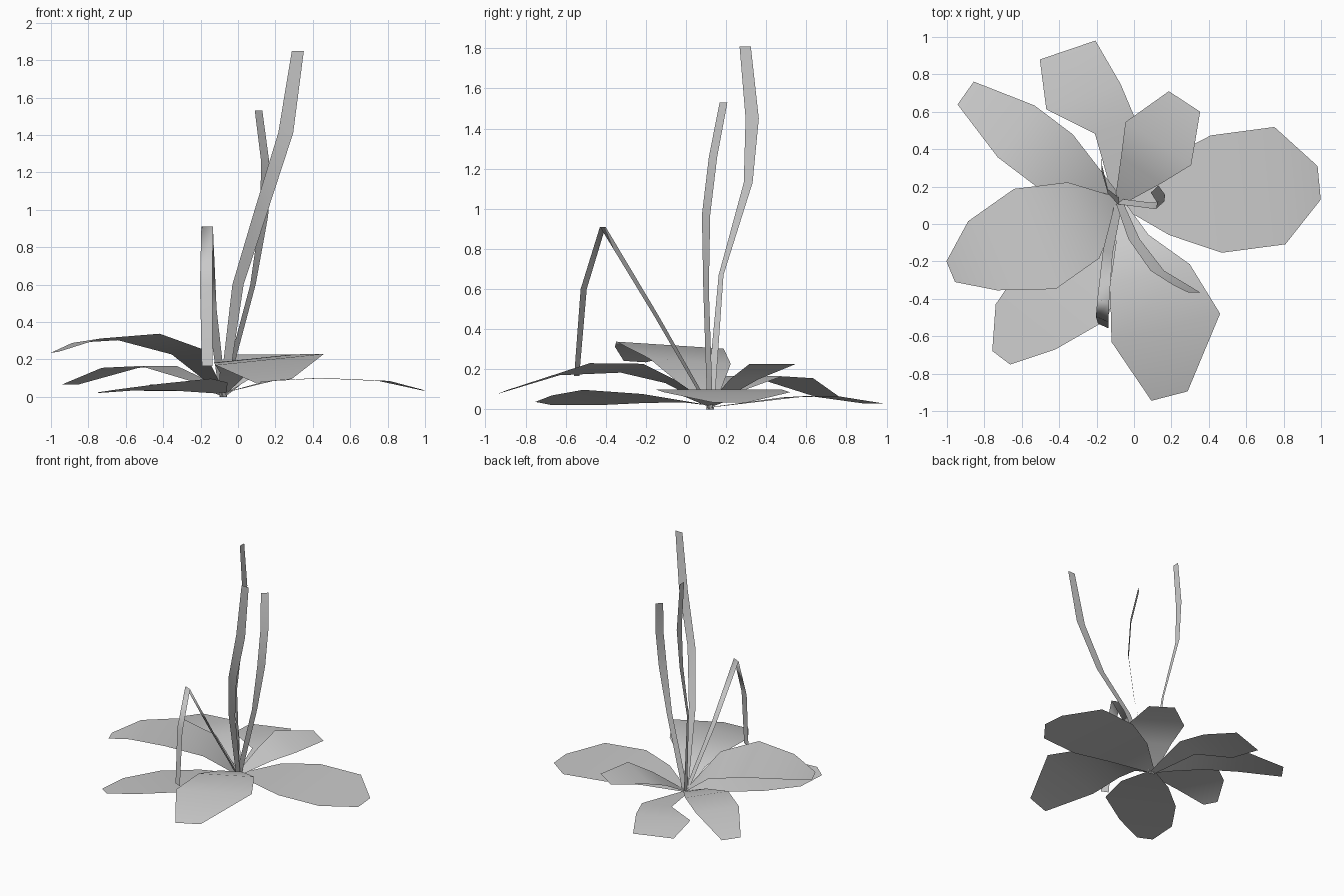
import bpy
from mathutils import Vector

BASE = (-0.08, 0.12)


def ribbon(name, rows, side=None, roll=0.0):
    """Single-sided strip along spine rows of (x, y, z, half width)."""
    if side is None:
        d = Vector((rows[-1][0] - rows[0][0], rows[-1][1] - rows[0][1])).normalized()
        side = (-d.y, d.x)
    lat = Vector((side[0], side[1], roll))
    verts = []
    for x, y, z, w in rows:
        c = Vector((x, y, z))
        verts += [c + lat * w, c - lat * w]
    faces = [(2 * i, 2 * i + 1, 2 * i + 3, 2 * i + 2) for i in range(len(rows) - 1)]
    me = bpy.data.meshes.new(name)
    me.from_pydata([tuple(v) for v in verts], [], faces)
    me.polygons.foreach_set("use_smooth", [True] * len(faces))
    ob = bpy.data.objects.new(name, me)
    bpy.context.collection.objects.link(ob)
    return ob


def leaf(name, rows, roll=0.0, z0=0.02):
    return ribbon(name, [(*BASE, z0, 0.025)] + rows, roll=roll)


def stalk(name, rows, side):
    return ribbon(name, [(*BASE, 0.0, 0.02)] + rows, side=side)


# Broad leaves of the rosette
leaf("leaf_right", [(0.17, 0.14, 0.085, 0.2), (0.44, 0.16, 0.1, 0.315),
                    (0.78, 0.205, 0.085, 0.315), (0.99, 0.22, 0.035, 0.09)])
leaf("leaf_back_right", [(0.04, 0.29, 0.15, 0.13), (0.13, 0.43, 0.225, 0.21),
                         (0.27, 0.655, 0.225, 0.1)])
leaf("leaf_back", [(-0.1, 0.52, 0.06, 0.115), (-0.27, 0.68, 0.067, 0.21),
                   (-0.355, 0.93, 0.03, 0.157)], z0=0.01)
leaf("leaf_back_left", [(-0.22, 0.2, 0.09, 0.09), (-0.425, 0.34, 0.165, 0.17),
                        (-0.63, 0.495, 0.155, 0.17), (-0.9, 0.7, 0.065, 0.075)])
leaf("leaf_left", [(-0.27, 0.02, 0.24, 0.22), (-0.53, -0.08, 0.32, 0.29),
                   (-0.81, -0.17, 0.3, 0.2), (-0.98, -0.255, 0.238, 0.06)], roll=0.06)
leaf("leaf_front_left", [(-0.2, -0.11, 0.055, 0.18), (-0.36, -0.35, 0.065, 0.27),
                         (-0.58, -0.55, 0.045, 0.2), (-0.71, -0.715, 0.03, 0.06)], roll=0.12)
leaf("leaf_front_right", [(-0.01, -0.08, 0.14, 0.09), (0.085, -0.27, 0.205, 0.22),
                          (0.17, -0.555, 0.2, 0.3), (0.19, -0.92, 0.085, 0.1)], roll=0.1)

# Tall narrow blades
stalk("blade_front", [(0.0, -0.08, 0.6, 0.03), (0.125, -0.25, 1.0, 0.036),
                      (0.255, -0.33, 1.41, 0.04), (0.32, -0.365, 1.85, 0.032)], (1, 0))
stalk("blade_back", [(-0.14, 0.175, 0.67, 0.012), (-0.175, 0.31, 1.13, 0.022),
                     (-0.17, 0.33, 1.45, 0.033), (-0.17, 0.295, 1.81, 0.028)], (0, 1))
stalk("blade_right", [(0.08, 0.1, 0.6, 0.02), (0.14, 0.1, 0.97, 0.03),
                      (0.145, 0.135, 1.26, 0.03), (0.11, 0.187, 1.53, 0.028)], (0.72, 0.69))
# Blade folded over at the top
stalk("blade_bent", [(-0.14, -0.15, 0.47, 0.028), (-0.165, -0.415, 0.91, 0.034),
                     (-0.17, -0.51, 0.6, 0.037), (-0.165, -0.545, 0.165, 0.031)], (0.91, -0.41))
